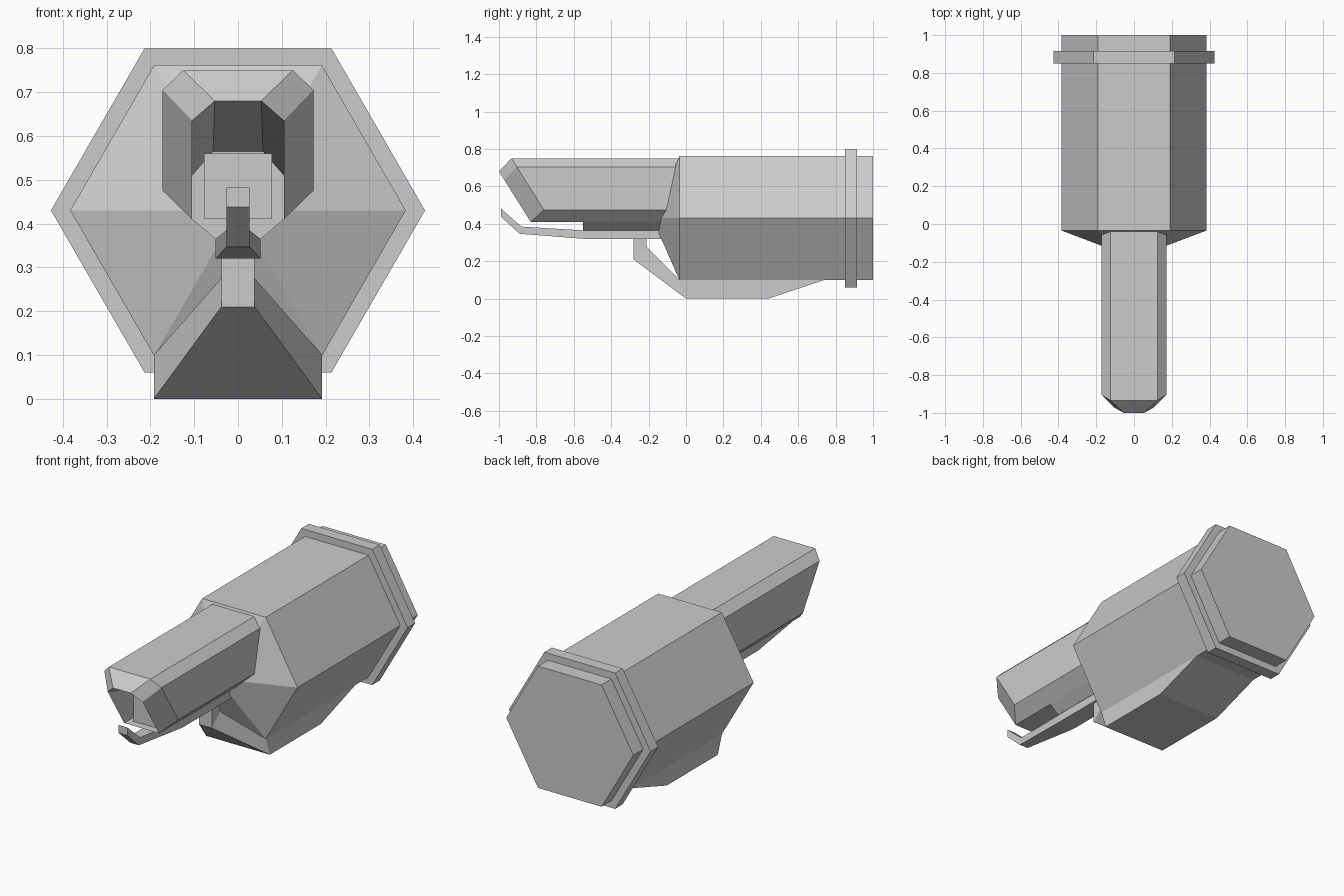
import bpy, bmesh, math

cube = bpy.data.objects.get("Cube")
if cube:
    bpy.data.objects.remove(cube, do_unlink=True)

# Single flat colour
grey = bpy.data.materials.new("light_grey")
grey.use_nodes = True
colour = (0.6, 0.6, 0.6, 1)
grey.diffuse_color = colour
grey.node_tree.nodes["Principled BSDF"].inputs["Base Color"].default_value = colour


def loft(name, rings, cap_start=True, cap_end=True):
    """Join rings of equal length with flat faces; coincident points are shared."""
    bm = bmesh.new()
    known = {}

    def vert(p):
        key = tuple(round(c, 4) for c in p)
        if key not in known:
            known[key] = bm.verts.new(p)
        return known[key]

    def face(points):
        corners = list(dict.fromkeys(vert(p) for p in points))
        if len(corners) > 2 and not bm.faces.get(corners):
            bm.faces.new(corners)

    for a, b in zip(rings, rings[1:]):
        for i in range(len(a)):
            j = (i + 1) % len(a)
            face((a[i], a[j], b[j], b[i]))
    if cap_start:
        face(rings[0])
    if cap_end:
        face(rings[-1])
    bmesh.ops.recalc_face_normals(bm, faces=bm.faces)
    mesh = bpy.data.meshes.new(name)
    bm.to_mesh(mesh)
    bm.free()
    mesh.materials.append(grey)
    obj = bpy.data.objects.new(name, mesh)
    bpy.context.collection.objects.link(obj)
    return obj


def hexagon(radius, y):
    angles = [math.radians(60 * i) for i in range(6)]
    return [(radius * math.cos(a), y, 0.43 + radius * math.sin(a)) for a in angles]


def mirrored(half, y_at):
    """Full section from its +x half, with y given as a function of z."""
    right = [(x, y_at(z), z) for x, z in half]
    return right + [(-x, y, z) for x, y, z in reversed(right)]


def strip(name, stations):
    """Bent bar: each station is (upper y, z), (lower y, z), half width."""
    return loft(name, [[(-w, *a), (w, *a), (w, *b), (-w, *b)] for a, b, w in stations])


# Six-sided body with pointed nose, and rear flange
loft("body", [hexagon(0, -0.18), hexagon(0.383, -0.035), hexagon(0.383, 1)])
loft("rear_flange", [hexagon(0.427, 0.85), hexagon(0.427, 0.915)])

# Hooded barrel with slanted lip and hollow mouth
outer = [(0.105, 0.41), (0.172, 0.475), (0.172, 0.705), (0.125, 0.75)]
lip = [(0.105, 0.41), (0.105, 0.41), (0.105, 0.635), (0.053, 0.68)]
throat = [(0.105, 0.41), (0.105, 0.41), (0.105, 0.51), (0.057, 0.565)]


def slant(z):
    return -0.76 - (z - 0.475) * 0.63


def lip_slant(z):
    return -0.83 - (z - 0.41) * 0.63


def barrel_front(z):
    return lip_slant(z) if z < 0.42 else slant(z)


barrel = loft("barrel_hood", [
    mirrored(outer, lambda z: 0),
    mirrored(outer, barrel_front),
    mirrored(lip, lip_slant),
    mirrored(throat, lambda z: -0.55),
], cap_end=False)

# The mouth stays open underneath
bm = bmesh.new()
bm.from_mesh(barrel.data)
under = [f for f in bm.faces
         if all(abs(v.co.z - 0.41) < 0.001 for v in f.verts) and f.calc_center_median().y < -0.5]
bmesh.ops.delete(bm, geom=under, context="FACES_ONLY")
bm.to_mesh(barrel.data)
bm.free()

# Core behind the mouth, and the block standing in the mouth
core = [(0.052, 0.365), (0.105, 0.41), (0.105, 0.51), (0.057, 0.565)]
loft("barrel_core", [mirrored(core, lambda z: -0.55), mirrored(core, lambda z: 0)])
block = [(0.078, 0.412), (0.078, 0.56)]
loft("mouth_block", [mirrored(block, lambda z: -0.79), mirrored(block, lambda z: -0.5)])

# Lower jaw with upturned tip
strip("lower_jaw", [
    ((-0.99, 0.482), (-0.99, 0.438), 0.026),
    ((-0.88, 0.385), (-0.89, 0.347), 0.026),
    ((-0.55, 0.365), (-0.55, 0.32), 0.051),
    ((-0.05, 0.365), (-0.05, 0.32), 0.051),
])

# Keel under the body, narrowing to a strut that holds the jaw
strip("keel", [
    ((-0.21, 0.33), (-0.28, 0.33), 0.038),
    ((-0.21, 0.275), (-0.28, 0.21), 0.038),
    ((-0.035, 0.1), (0, 0), 0.192),
    ((0.44, 0.11), (0.44, 0), 0.192),
    ((0.74, 0.11), (0.74, 0.1), 0.192),
])
